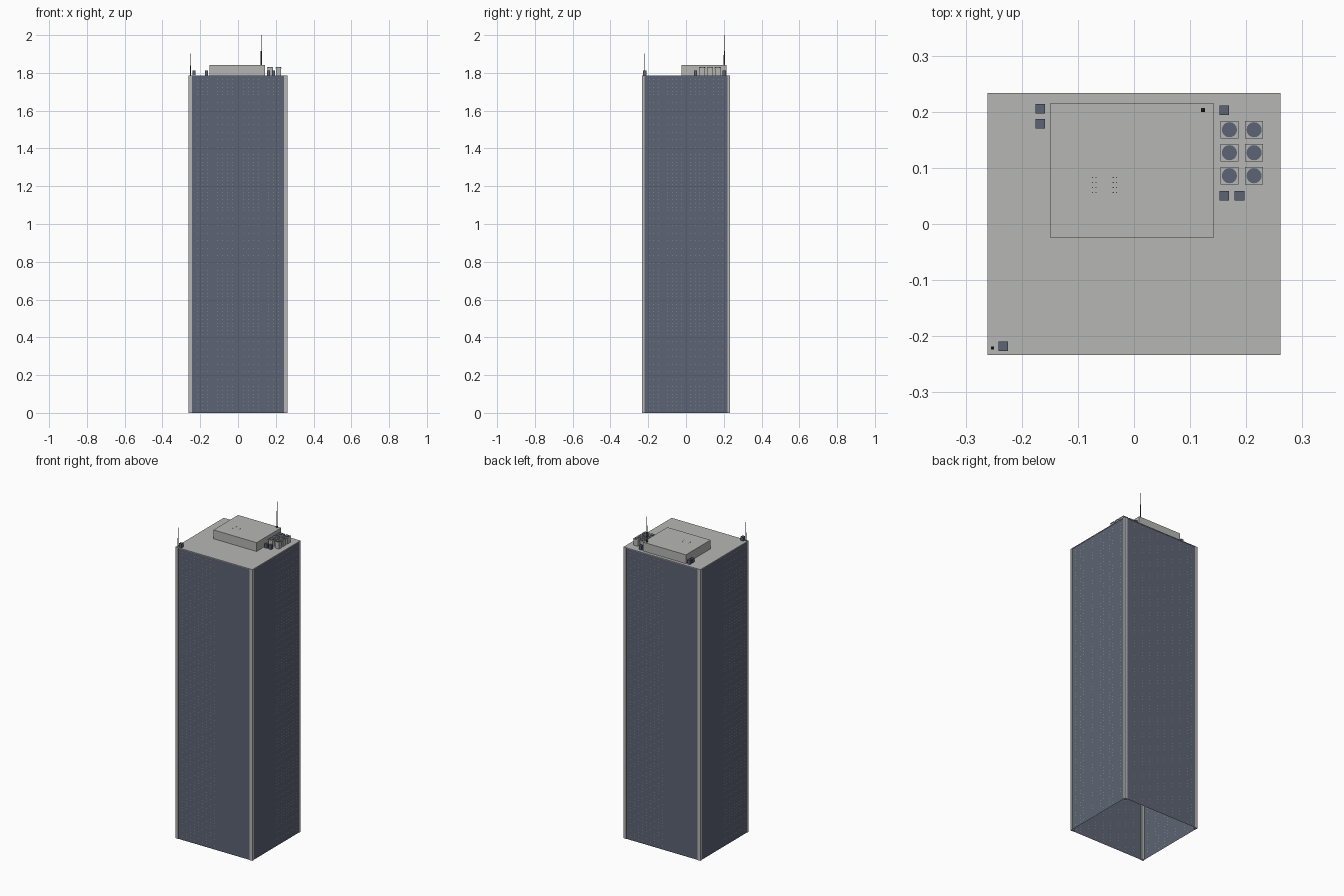
import bpy, bmesh, math
from mathutils import Matrix, Vector

if "Cube" in bpy.data.objects:
    bpy.data.objects.remove(bpy.data.objects["Cube"])

HX, HY, ROOF = 0.261, 0.2335, 1.787


def mat(name, rgb):
    m = bpy.data.materials.new(name)
    m.diffuse_color = (*rgb, 1)
    m.use_nodes = True
    m.node_tree.nodes["Principled BSDF"].inputs["Base Color"].default_value = m.diffuse_color
    return m


GLASS = mat("slate_glass", (0.107, 0.127, 0.173))
STONE = mat("light_grey_stone", (0.47, 0.47, 0.46))
LIT = mat("pale_window", (0.70, 0.66, 0.52))
STEEL = mat("dark_steel", (0.06, 0.065, 0.075))


def finish(bm, name, *mats):
    me = bpy.data.meshes.new(name)
    bm.to_mesh(me)
    bm.free()
    ob = bpy.data.objects.new(name, me)
    for m in mats:
        me.materials.append(m)
    bpy.context.collection.objects.link(ob)
    return ob


def box(name, x0, x1, y0, y1, z0, z1, m):
    bm = bmesh.new()
    size = Matrix.Diagonal((x1 - x0, y1 - y0, z1 - z0, 1))
    at = Matrix.Translation(((x0 + x1) / 2, (y0 + y1) / 2, (z0 + z1) / 2))
    bmesh.ops.create_cube(bm, size=1, matrix=at @ size)
    return finish(bm, name, m)


def block(name, x, y, w, z0, z1, m):
    return box(name, x - w / 2, x + w / 2, y - w / 2, y + w / 2, z0, z1, m)


def cone(name, x, y, z0, z1, r0, r1, m, n=12):
    bm = bmesh.new()
    bmesh.ops.create_cone(bm, cap_ends=True, segments=n, radius1=r0, radius2=r1,
                          depth=z1 - z0, matrix=Matrix.Translation((x, y, (z0 + z1) / 2)))
    return finish(bm, name, m)


def breaks(start, end, n, w):
    """Panel edges with a narrow strip between neighbours."""
    out = [start]
    for i in range(1, n):
        c = start + (end - start) * i / n
        out += [c - w / 2, c + w / 2]
    return out + [end]


# curtain walls: dark panels with tiny pale points where panel joints cross
def wall(name, half, depth, turn):
    us = breaks(-half, half, 18, 0.002)
    zs = breaks(0, ROOF - 0.004, 90, 0.002)
    rot = Matrix.Rotation(turn * math.pi / 2, 3, 'Z')
    bm = bmesh.new()
    grid = [[bm.verts.new(rot @ Vector((u, -depth, z))) for u in us] for z in zs]
    for j in range(len(zs) - 1):
        for i in range(len(us) - 1):
            f = bm.faces.new((grid[j][i], grid[j][i + 1], grid[j + 1][i + 1], grid[j + 1][i]))
            f.material_index = 1 if i % 2 and j % 2 else 0
    return finish(bm, name, GLASS, LIT)


for k, side in enumerate(("front", "right", "back", "left")):
    half, depth = ((HX - 0.018, HY - 0.002), (HY - 0.014, HX - 0.002))[k % 2]
    wall(side + "_wall", half, depth, k)

# corner columns
for sx in (-1, 1):
    for sy in (-1, 1):
        xs = sorted((sx * HX, sx * (HX - 0.018)))
        ys = sorted((sy * HY, sy * (HY - 0.014)))
        box("corner_column", *xs, *ys, 0, ROOF - 0.004, STONE)

# roof and penthouse
box("roof_slab", -HX, HX, -HY, HY, ROOF - 0.004, ROOF, STONE)
box("penthouse", -0.150, 0.143, -0.024, 0.215, ROOF, 1.841, STONE)
for x in (-0.074, -0.068, -0.037, -0.031):
    for y in (0.056, 0.065, 0.074, 0.083):
        block("penthouse_vent", x, y, 0.002, 1.841, 1.8415, STEEL)

# cooling units with round fans
for x in (0.170, 0.214):
    for y in (0.086, 0.127, 0.168):
        block("cooling_unit", x, y, 0.028, ROOF, 1.823, STONE)
        block("cooling_unit_lid", x, y, 0.032, 1.823, 1.828, STONE)
        cone("cooling_fan", x, y, 1.828, 1.830, 0.0135, 0.0135, GLASS, 16)

# small service boxes
for x, y in ((-0.167, 0.205), (-0.167, 0.179), (-0.233, -0.218),
             (0.161, 0.203), (0.161, 0.050), (0.188, 0.050)):
    block("service_box", x, y, 0.017, ROOF, 1.812, GLASS)

# antennas
block("tall_antenna_base", 0.123, 0.203, 0.007, 1.841, 1.850, STEEL)
cone("tall_antenna_mast", 0.123, 0.203, 1.850, 1.915, 0.0035, 0.003, STEEL, 8)
cone("tall_antenna_tip", 0.123, 0.203, 1.915, 2.0, 0.002, 0.0012, STEEL, 8)
block("short_antenna_base", -0.252, -0.221, 0.005, ROOF, 1.794, STEEL)
cone("short_antenna_mast", -0.252, -0.221, 1.794, 1.84, 0.0022, 0.002, STEEL, 8)
cone("short_antenna_tip", -0.252, -0.221, 1.84, 1.902, 0.0014, 0.001, STEEL, 8)
